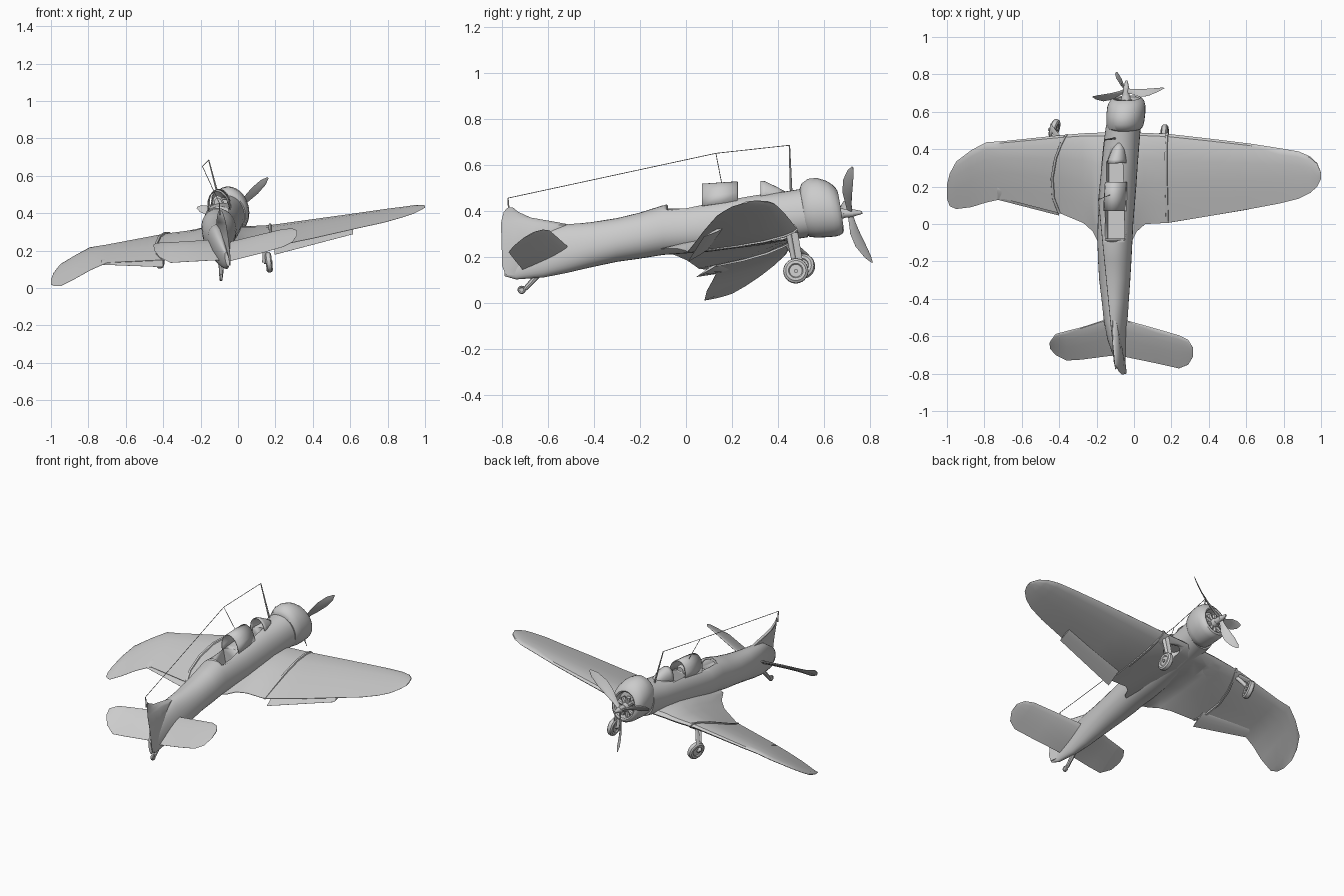
import bpy, bmesh, math
from mathutils import Vector as V, Matrix

ROLL = math.radians(-11)      # aircraft banks towards -x
UP = V((math.sin(ROLL), 0, math.cos(ROLL)))
SIDE = V((math.cos(ROLL), 0, -math.sin(ROLL)))

grey = bpy.data.materials.new("plain_grey")
grey.diffuse_color = (0.6, 0.6, 0.6, 1)


def finish(name, bm, angle=35):
    bmesh.ops.recalc_face_normals(bm, faces=bm.faces)
    me = bpy.data.meshes.new(name)
    bm.to_mesh(me)
    bm.free()
    ob = bpy.data.objects.new(name, me)
    bpy.context.collection.objects.link(ob)
    me.materials.append(grey)
    bpy.context.view_layer.objects.active = ob
    ob.select_set(True)
    bpy.ops.object.shade_smooth_by_angle(angle=math.radians(angle))
    ob.select_set(False)
    return ob


def loft(name, rings, closed=True, caps=True, angle=35):
    bm = bmesh.new()
    vs = [[bm.verts.new(p) for p in r] for r in rings]
    n = len(rings[0])
    for a, b in zip(vs, vs[1:]):
        for i in range(n if closed else n - 1):
            j = (i + 1) % n
            bm.faces.new((a[i], a[j], b[j], b[i]))
    if closed and caps:
        bm.faces.new(vs[0])
        bm.faces.new(vs[-1])
    return finish(name, bm, angle)


# airfoil section between a leading and a trailing point
FOIL = [(0, 0), (.03, .45), (.12, .8), (.3, 1), (.55, .8), (.8, .4), (1, .04)]


def foil(le, te, t, up=UP):
    le, te = V(le), V(te)
    top = [le.lerp(te, u) + up * t * h * .6 for u, h in FOIL]
    low = [le.lerp(te, u) - up * t * h * .4 for u, h in FOIL[:0:-1]]
    return top + low


def oval(c, rx, rz, n=32, lean=0, power=1.0):
    pts = []
    for i in range(n):
        a = math.tau * i / n
        ca, sa = math.cos(a), math.sin(a)
        ca = math.copysign(abs(ca) ** power, ca)
        sa = math.copysign(abs(sa) ** power, sa)
        p = V(c) + SIDE * rx * ca + UP * rz * sa
        p.y -= lean * rz * sa
        pts.append(p)
    return pts


def rod(name, a, b, r, r2=None, n=8):
    a, b = V(a), V(b)
    bm = bmesh.new()
    bmesh.ops.create_cone(bm, cap_ends=True, segments=n, radius1=r, radius2=r if r2 is None else r2,
                          depth=(b - a).length)
    q = (b - a).to_track_quat('Z', 'Y').to_matrix().to_4x4()
    bm.transform(Matrix.Translation((a + b) / 2) @ q)
    return finish(name, bm)


def cut(target, cutter):
    cutter.hide_render = True
    cutter.hide_viewport = True
    m = target.modifiers.new(cutter.name, 'BOOLEAN')
    m.operation, m.object, m.solver = 'DIFFERENCE', cutter, 'EXACT'


# fuselage: y, centre x, bottom z, top z, half width
BODY = [(-.79, -.058, .115, .19, .01), (-.74, -.073, .1, .24, .022), (-.62, -.092, .108, .318, .045),
        (-.52, -.098, .128, .342, .06), (-.42, -.1, .152, .35, .07), (-.3, -.103, .178, .368, .082),
        (-.2, -.103, .192, .392, .088), (-.1, -.102, .208, .424, .092), (0, -.099, .215, .425, .094),
        (.1, -.092, .222, .44, .095), (.2, -.085, .235, .455, .096), (.32, -.077, .25, .472, .096),
        (.42, -.068, .268, .482, .095), (.53, -.056, .285, .5, .092)]
fuselage = loft("fuselage", [oval((x, y, (b + t) / 2), w, (t - b) / 2, power=.93) for y, x, b, t, w in BODY])

# cockpit openings cut into the upper deck
for name, y0, y1, z0, w in (("front_cockpit_cutter", .21, .335, .38, .045), ("rear_cockpit_cutter", -.085, .075, .34, .05)):
    c = V((-.108, (y0 + y1) / 2, z0 + .1))
    bm = bmesh.new()
    bmesh.ops.create_cube(bm, size=1)
    bm.transform(Matrix.Translation(c) @ Matrix.Rotation(ROLL, 4, 'Y') @ Matrix.Diagonal((2 * w, y1 - y0, .2, 1)))
    cut(fuselage, finish(name, bm))


# canopy glazing: open arches
def arch(name, sections, thick=.005):
    rings = []
    for y, x, base, w, h in sections:
        rings.append([V((x, y, base)) + SIDE * w * math.cos(math.pi * i / 10) +
                      UP * h * math.sin(math.pi * i / 10) ** .8 for i in range(11)])
    ob = loft(name, rings, closed=False)
    ob.modifiers.new("thickness", 'SOLIDIFY').thickness = thick


arch("sliding_canopy", [(.07, -.1, .41, .06, .11), (.145, -.097, .42, .06, .105), (.225, -.094, .43, .058, .1)])
arch("windshield", [(.325, -.088, .44, .052, .092), (.345, -.087, .445, .05, .085), (.4, -.08, .45, .035, .052),
                    (.44, -.076, .455, .012, .025)])
arch("rear_deck_rim", [(-.1, -.105, .34, .068, .082), (-.085, -.105, .34, .068, .09), (-.078, -.105, .34, .062, .084)])
loft("headrest", [oval((-.105, y, .45), .03 * s, .045 * s, 16) for y, s in ((.19, .7), (.2, 1), (.21, .7))])

# engine cowling with an open front: y, centre z, radii
COWL = [(.51, .395, .088, .1), (.52, .402, .096, .116), (.55, .411, .101, .129), (.59, .414, .103, .13),
        (.63, .409, .101, .122), (.653, .404, .094, .111), (.668, .4, .083, .098), (.673, .4, .074, .086),
        (.668, .4, .066, .078), (.63, .4, .063, .075), (.628, .4, .02, .025)]
loft("cowling", [oval((-.079 + .06 * y, y, z), rx, rz, lean=.16) for y, z, rx, rz in COWL])
HUB = V((-.042, .712, .39))
AXIS = V((.03, 1, .05)).normalized()
FRAME = AXIS.to_track_quat('Z', 'Y')
for i in range(9):
    d = FRAME @ V((math.cos(i * math.tau / 9), math.sin(i * math.tau / 9), 0))
    c = HUB - AXIS * .062
    rod("engine_cylinder", c + d * .02, c + d * .06, .014)
rod("gear_case", HUB - AXIS * .09, HUB - AXIS * .025, .034, .022, 16)
rod("propeller_shaft", HUB - AXIS * .035, HUB + AXIS * .015, .02, .018, 16)
rod("spinner", HUB + AXIS * .015, HUB + AXIS * .055, .016, .006, 16)

# propeller blades: twisted sections with tips swept forwards
for tip in ((.16, .725, .59), (-.09, .81, .175), (-.22, .68, .43)):
    d = V(tip) - HUB
    across = d.cross(AXIS).normalized()
    rings = []
    for s, w, twist, bow in ((.03, .012, 70, 0), (.2, .016, 60, -.008), (.4, .026, 50, -.016), (.65, .031, 42, -.016),
                             (.88, .022, 34, -.007), (1, .005, 30, 0)):
        a = math.radians(-twist)
        chord = (across * math.cos(a) + AXIS * math.sin(a)) * w
        c = HUB + d * s + AXIS * bow
        rings.append(foil(c - chord, c + chord, .012 - .009 * s, chord.cross(d).normalized()))
    loft("propeller_blade", rings)

# wing from tip to tip: x, leading y z, trailing y z, thickness
WING = [(-1, .21, .045, .135, .02, .008), (-.985, .27, .08, .095, .012, .014), (-.95, .335, .125, .08, .01, .02),
        (-.87, .395, .172, .09, .05, .026), (-.79, .437, .213, .115, .095, .032), (-.7, .443, .225, .135, .135, .038),
        (-.39, .475, .28, .055, .15, .055), (-.27, .485, .288, .005, .185, .064), (-.22, .487, .292, -.04, .205, .07),
        (-.19, .488, .295, -.1, .225, .075), (-.1, .49, .3, -.14, .23, .08), (-.015, .49, .303, -.1, .235, .075),
        (.015, .489, .305, -.04, .235, .07), (.06, .487, .31, 0, .225, .066), (.18, .482, .322, .006, .22, .058),
        (.4, .457, .355, .042, .265, .05), (.62, .43, .388, .08, .315, .04), (.78, .405, .414, .11, .35, .032),
        (.88, .388, .428, .135, .378, .026), (.94, .362, .437, .165, .398, .022), (.98, .325, .441, .2, .418, .014),
        (1, .275, .44, .24, .43, .007)]
wing = loft("wing", [foil((x, a, b), (x, c, d), t) for x, a, b, c, d, t in WING])

# wheel wells sunk into the underside
for name, x, z in (("right_well_cutter", .06, .3), ("left_well_cutter", -.23, .275)):
    cut(wing, rod(name, (x, .41, z), V((x, .41, z)) - UP * .12, .045, n=24))


# raised joint band along each wing fold
def band(name, x, curve, a, b, c, d, t):
    rings = []
    for dx, extra in ((-.008, -.004), (-.006, .012), (.006, .012), (.008, -.004)):
        pts = foil((x + dx, a + extra / 2, b), (x + dx, c, d), t + extra)
        for p in pts:
            p += UP * extra * .15 * (1 if p.z > b + (d - b) * (a - p.y) / (a - c) else -1)
            if curve:
                u = (p.y - .2) / (.27 if p.y > .2 else .16)
                shift = -.045 + (.07 if u > 0 else .045) * u * u
                p.x += shift
                p.z += shift * .14
        rings.append(pts)
    loft(name, rings)


band("right_fold_band", .178, False, .482, .322, .006, .22, .058)
band("left_fold_band", -.39, True, .475, .28, .055, .15, .055)


# lowered flaps and ailerons as thin tapered panels
def panel(name, le0, te0, le1, te1, t=.012):
    loft(name, [foil(le0, te0, t), foil(le1, te1, t)])


panel("right_flap", (.195, .1, .238), (.195, .008, .178), (.615, .16, .325), (.615, .078, .288))
panel("left_flap", (-.4, .14, .17), (-.4, .045, .112), (-.73, .2, .15), (-.73, .13, .125))

# tailplane halves
for name, st in (("right_tailplane", [(-.09, -.49, .235, -.7, .14, .024), (-.04, -.515, .245, -.712, .145, .022),
                                      (.12, -.56, .285, -.745, .185, .018), (.24, -.595, .315, -.772, .22, .013),
                                      (.29, -.62, .318, -.752, .245, .01), (.315, -.66, .308, -.71, .28, .005)]),
                 ("left_tailplane", [(-.07, -.49, .25, -.7, .15, .024), (-.15, -.51, .255, -.708, .147, .022),
                                     (-.28, -.552, .248, -.725, .14, .018), (-.36, -.572, .245, -.73, .135, .013),
                                     (-.42, -.588, .242, -.7, .165, .01), (-.45, -.63, .235, -.665, .205, .005)])):
    loft(name, [foil((x, a, b), (x, c, d), t) for x, a, b, c, d, t in st])

# fin and rudder, stacked upwards: z, leading x y, trailing x y, thickness
FIN = [(.12, -.075, -.7, -.04, -.785, .018), (.16, -.078, -.66, -.04, -.8, .024), (.27, -.095, -.56, -.052, -.803, .026),
       (.335, -.112, -.48, -.062, -.805, .024), (.352, -.114, -.57, -.066, -.804, .02), (.37, -.112, -.675, -.07, -.8, .017),
       (.395, -.108, -.73, -.078, -.793, .012), (.413, -.104, -.752, -.086, -.778, .006)]
loft("fin", [foil((x, y, z), (x2, y2, z), t, SIDE) for z, x, y, x2, y2, t in FIN])


# wheels: tyre with a recessed hub, revolved about its axle
def wheel(name, c, axle, r, w):
    q = V(axle).to_track_quat('Z', 'Y')
    prof = [(-.35, .12), (-.35, .5), (-.5, .58), (-.5, .8), (-.3, .97), (0, 1), (.3, .97), (.5, .8), (.5, .58),
            (.35, .5), (.35, .12)]
    rings = [[V(c) + q @ V((r * k * math.cos(math.tau * i / 24), r * k * math.sin(math.tau * i / 24), w * h))
              for i in range(24)] for h, k in prof]
    loft(name, rings)


for tag, c, axle, top in (("right", V((.165, .478, .138)), (1, 0, .12), V((.15, .445, .31))),
                          ("left", V((-.425, .508, .158)), (1, -.3, .25), V((-.395, .43, .27)))):
    wheel(tag + "_wheel", c, axle, .055, .034)
    inner = c + V((-.026, 0, 0))
    rod(tag + "_axle", inner, c + V((.02, 0, 0)), .009)
    rod(tag + "_gear_leg", inner, top, .01, .013, 12)
    a, b = V(top) + V((.0, .02, -.005)), inner + V((.005, .015, .05))
    loft(tag + "_gear_door", [foil(a + V((0, .022, 0)), a - V((0, .03, 0)), .006, SIDE),
                              foil(b + V((0, .014, 0)), b - V((0, .022, 0)), .006, SIDE)])
rod("tail_wheel_leg", (-.09, -.64, .125), (-.09, -.7, .06), .014, .01)
wheel("tail_wheel", (-.09, -.715, .056), (1, 0, 0), .018, .016)

# aerial masts and wires
MAST, REAR, POST = V((-.157, .45, .685)), V((-.19, .13, .65)), V((-.1, -.775, .455))
rod("aerial_mast", (-.1, .458, .47), MAST, .006, .003)
rod("aerial_lead", (-.13, .155, .52), REAR, .0018, n=5)
rod("fin_post", (-.098, -.77, .39), POST, .004, .003)
rod("front_wire", MAST, REAR, .0018, n=5)
rod("rear_wire", REAR, POST, .0018, n=5)
